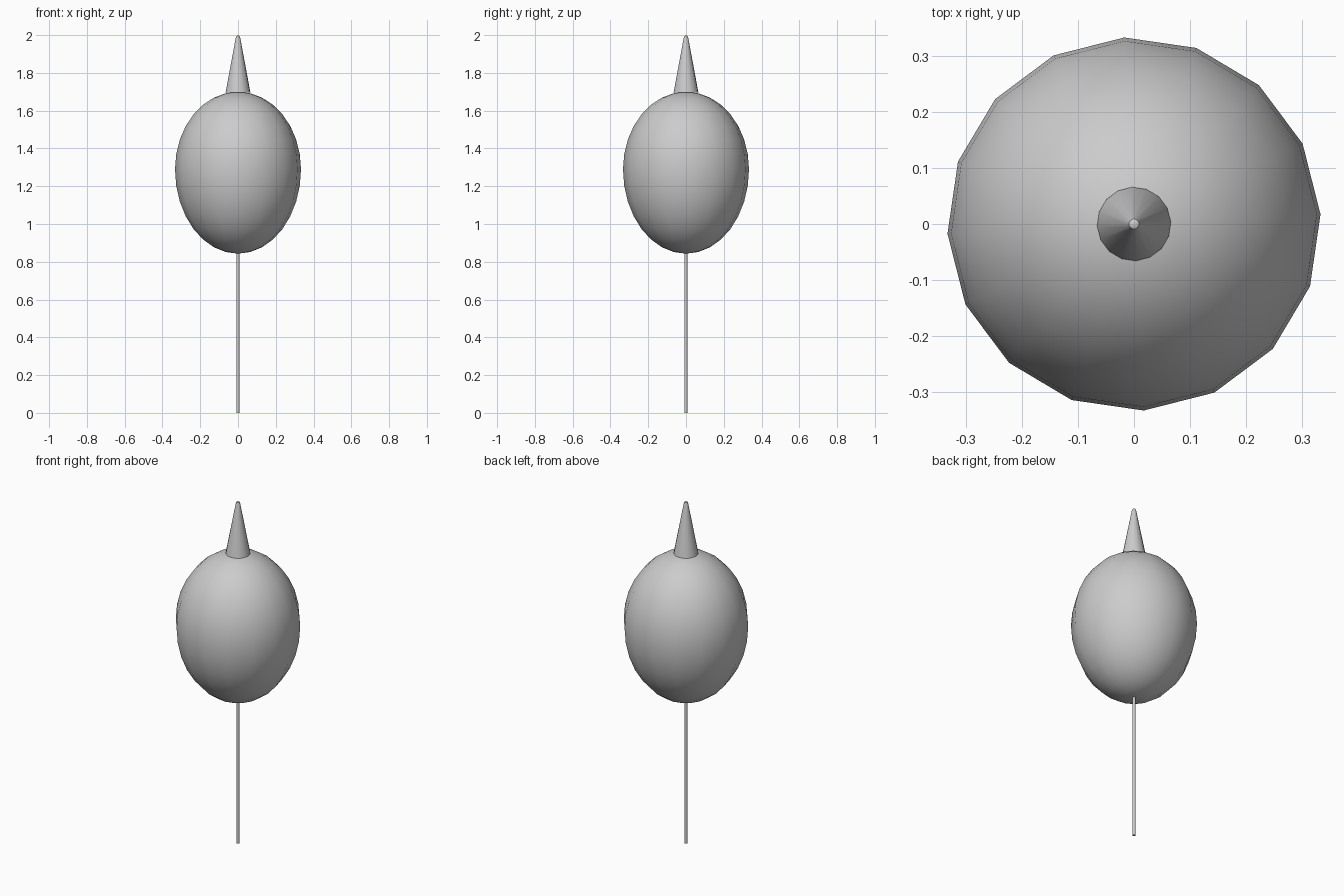
import bpy, bmesh, math

if "Cube" in bpy.data.objects:
    bpy.data.objects.remove(bpy.data.objects["Cube"])


def lathe(name, profile, sides, offset=0.0, angle=40):
    """Spin (radius, z) points round the z axis; radius 0 makes a pole."""
    bm = bmesh.new()
    rings = []
    for r, z in profile:
        if r == 0:
            rings.append([bm.verts.new((0, 0, z))])
        else:
            rings.append([bm.verts.new((r * math.cos(offset + math.tau * i / sides),
                                        r * math.sin(offset + math.tau * i / sides), z))
                          for i in range(sides)])
    for a, b in zip(rings, rings[1:]):
        for i in range(sides):
            j = (i + 1) % sides
            quad = [a[i % len(a)], a[j % len(a)], b[j % len(b)], b[i % len(b)]]
            bm.faces.new(list(dict.fromkeys(quad)))
    bmesh.ops.recalc_face_normals(bm, faces=bm.faces)
    mesh = bpy.data.meshes.new(name)
    bm.to_mesh(mesh)
    bm.free()
    obj = bpy.data.objects.new(name, mesh)
    bpy.context.collection.objects.link(obj)
    bpy.ops.object.select_all(action='DESELECT')
    obj.select_set(True)
    bpy.context.view_layer.objects.active = obj
    bpy.ops.object.shade_smooth_by_angle(angle=math.radians(angle))
    return obj


# Egg-shaped body: two half ellipses meeting at the widest ring
RADIUS, MIDDLE, UP, DOWN = 0.334, 1.29, 0.41, 0.447
egg = []
for k in range(17):
    t = -math.pi / 2 + math.pi * k / 16
    r = 0 if k in (0, 16) else RADIUS * math.cos(t)
    egg.append((r, MIDDLE + math.sin(t) * (UP if t > 0 else DOWN)))
lathe("body", egg, 16, math.radians(3))

# Tapered spike with a rounded tip
lathe("spike", [(0, 1.695), (0.066, 1.695), (0.013, 1.98), (0.009, 1.995), (0, 2.0)], 16,
      math.radians(3))

# Thin rod below
lathe("rod", [(0, 0), (0.008, 0), (0.008, 0.86), (0, 0.86)], 12)
